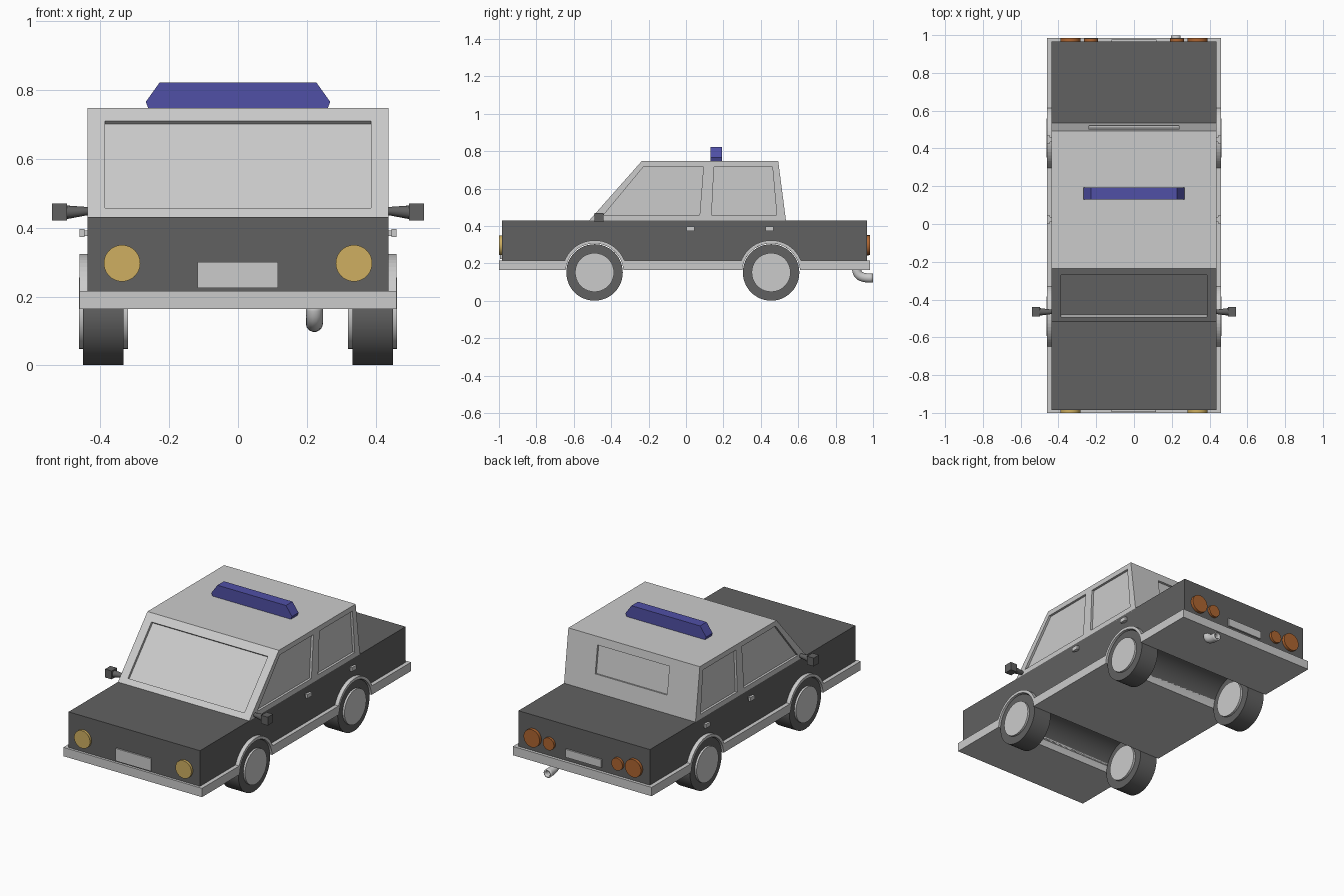
import bpy, bmesh, math
from mathutils import Vector

if "Cube" in bpy.data.objects:
    bpy.data.objects.remove(bpy.data.objects["Cube"])

SIDES = ((-1, "left"), (1, "right"))
AXLES = ((-0.489, "front"), (0.455, "rear"))
AXLE_Z = 0.152


def material(name, rgb):
    m = bpy.data.materials.new(name)
    m.diffuse_color = (*rgb, 1)
    m.use_nodes = True
    m.node_tree.nodes["Principled BSDF"].inputs["Base Color"].default_value = m.diffuse_color
    return m


DARK = material("dark_grey", (0.12, 0.12, 0.12))
YELLOW = material("headlight_yellow", (0.62, 0.43, 0.12))
ORANGE = material("tail_orange", (0.42, 0.13, 0.03))
BLUE = material("beacon_blue", (0.08, 0.08, 0.38))


def prism(name, pts, a, b, axis="x", mat=None):
    """Extrude a profile: (y, z) along x, or (x, z) along y."""
    place = (lambda p, t: (t, p[0], p[1])) if axis == "x" else (lambda p, t: (p[0], t, p[1]))
    bm = bmesh.new()
    va = [bm.verts.new(place(p, a)) for p in pts]
    vb = [bm.verts.new(place(p, b)) for p in pts]
    bm.faces.new(va)
    bm.faces.new(vb)
    n = len(pts)
    for i in range(n):
        j = (i + 1) % n
        bm.faces.new((va[i], va[j], vb[j], vb[i]))
    bmesh.ops.recalc_face_normals(bm, faces=bm.faces)
    me = bpy.data.meshes.new(name)
    bm.to_mesh(me)
    bm.free()
    ob = bpy.data.objects.new(name, me)
    bpy.context.collection.objects.link(ob)
    if mat:
        me.materials.append(mat)
    return ob


def box(name, x, y, z, mat=None):
    return prism(name, [(y[0], z[0]), (y[1], z[0]), (y[1], z[1]), (y[0], z[1])], *sorted(x), mat=mat)


def rod(name, start, end, r1, r2=None, mat=None, sides=40):
    """Smooth cylinder or cone between two points."""
    a, b = Vector(start), Vector(end)
    bpy.ops.mesh.primitive_cone_add(vertices=sides, radius1=r1, radius2=r1 if r2 is None else r2,
                                    depth=(b - a).length, location=(a + b) / 2,
                                    rotation=(b - a).to_track_quat("Z", "Y").to_euler())
    ob = bpy.context.object
    ob.name = name
    bpy.ops.object.shade_smooth_by_angle(angle=math.radians(35))
    if mat:
        ob.data.materials.append(mat)
    return ob


def cut(ob, cutters):
    bpy.context.view_layer.objects.active = ob
    for c in cutters:
        m = ob.modifiers.new("cut", "BOOLEAN")
        m.operation, m.solver, m.object = "DIFFERENCE", "EXACT", c
        bpy.ops.object.modifier_apply(modifier=m.name)


# Lower body and surrounding bumper trim, with wheel wells cut right across
body = box("body", (-0.437, 0.437), (-0.985, 0.967), (0.2, 0.431), DARK)
trim = box("bumper_trim", (-0.461, 0.461), (-1.0, 0.985), (0.164, 0.217))
wells = [rod("well_cutter", (-0.6, y, AXLE_Z), (0.6, y, AXLE_Z), 0.155, sides=48) for y, _ in AXLES]
cut(body, wells)
cut(trim, wells)

# Cabin with recessed windows
cabin = prism("cabin", [(-0.522, 0.425), (0.535, 0.425), (0.493, 0.748), (-0.236, 0.748)], -0.437, 0.437)


def recess(bottom, top, half, sign, depth):
    a, b = Vector(bottom), Vector(top)
    d = (b - a).normalized()
    n = Vector((d.y, -d.x)) * sign
    return prism("window_cutter", [a - n * depth, b - n * depth, b + n * 0.05, a + n * 0.05], -half, half)


windows = [recess((-0.493, 0.458), (-0.269, 0.711), 0.387, -1, 0.015),
           recess((0.521, 0.535), (0.499, 0.70), 0.239, 1, 0.012)]
FRONT_PANE = [(-0.44, 0.46), (-0.227, 0.717), (0.093, 0.717), (0.073, 0.46)]
REAR_PANE = [(0.137, 0.46), (0.15, 0.717), (0.462, 0.717), (0.485, 0.46)]
for s, _ in SIDES:
    for pane in (FRONT_PANE, REAR_PANE):
        windows.append(prism("window_cutter", pane, s * 0.423, s * 0.5))
cut(cabin, windows)
for c in wells + windows:
    bpy.data.objects.remove(c)

# Wheels and arches
for y, end in AXLES:
    for s, side in SIDES:
        tag = f"{end}_{side}"
        rod("tyre_" + tag, (s * 0.333, y, AXLE_Z), (s * 0.45, y, AXLE_Z), 0.151, mat=DARK, sides=48)
        rod("hub_" + tag, (s * 0.32, y, AXLE_Z), (s * 0.462, y, AXLE_Z), 0.104)
        a0 = math.asin((0.19 - AXLE_Z) / 0.172)
        angles = [a0 + (math.pi - 2 * a0) * i / 24 for i in range(25)]
        arc = [[(y + r * math.cos(a), AXLE_Z + r * math.sin(a)) for a in angles] for r in (0.172, 0.155)]
        prism("wheel_arch_" + tag, arc[0] + arc[1][::-1], s * 0.43, s * 0.461)

# Mirrors and door handles
for s, side in SIDES:
    box("mirror_" + side, (s * 0.497, s * 0.541), (-0.49, -0.44), (0.421, 0.471), DARK)
    rod("mirror_arm_" + side, (s * 0.43, -0.465, 0.449), (s * 0.5, -0.465, 0.445), 0.011, 0.02, DARK, 16)
    for y, end in ((0.024, "front"), (0.447, "rear")):
        box(f"handle_base_{end}_{side}", (s * 0.43, s * 0.45), (y - 0.012, y + 0.012), (0.376, 0.392))
        box(f"handle_grip_{end}_{side}", (s * 0.446, s * 0.46), (y - 0.021, y + 0.021), (0.373, 0.397))

# Lamps
for s, side in SIDES:
    rod("headlight_" + side, (s * 0.337, -0.97, 0.297), (s * 0.337, -1.0, 0.297), 0.053, mat=YELLOW)
    rod("tail_light_" + side, (s * 0.337, 0.95, 0.298), (s * 0.337, 0.985, 0.298), 0.053, mat=ORANGE)
    rod("reverse_light_" + side, (s * 0.228, 0.95, 0.292), (s * 0.228, 0.982, 0.292), 0.037, mat=ORANGE)

# Blank plates
box("front_plate", (-0.118, 0.116), (-0.994, -0.97), (0.225, 0.3))
box("rear_plate", (-0.118, 0.118), (0.95, 0.976), (0.24, 0.288))

# Roof light bar
prism("roof_light_bar", [(-0.26, 0.745), (0.26, 0.745), (0.268, 0.766), (0.228, 0.822),
                         (-0.228, 0.822), (-0.268, 0.766)], 0.13, 0.192, "y", BLUE)

# Bent hollow exhaust pipe
cu = bpy.data.curves.new("exhaust", "CURVE")
cu.dimensions = "3D"
cu.bevel_depth, cu.bevel_resolution, cu.resolution_u = 0.025, 5, 10
sp = cu.splines.new("BEZIER")
sp.bezier_points.add(1)
for p, co, h1, h2 in zip(sp.bezier_points, ((0.912, 0.175), (0.999, 0.122)),
                         ((0.912, 0.21), (0.95, 0.122)), ((0.912, 0.125), (1.03, 0.122))):
    p.co, p.handle_left, p.handle_right = [(0.222, *q) for q in (co, h1, h2)]
pipe = bpy.data.objects.new("exhaust", cu)
bpy.context.collection.objects.link(pipe)
bpy.ops.object.select_all(action="DESELECT")
pipe.select_set(True)
bpy.context.view_layer.objects.active = pipe
bpy.ops.object.convert(target="MESH")
pipe = bpy.context.object
wall = pipe.modifiers.new("wall", "SOLIDIFY")
wall.thickness, wall.offset = 0.008, -1
bpy.ops.object.shade_smooth_by_angle(angle=math.radians(35))
